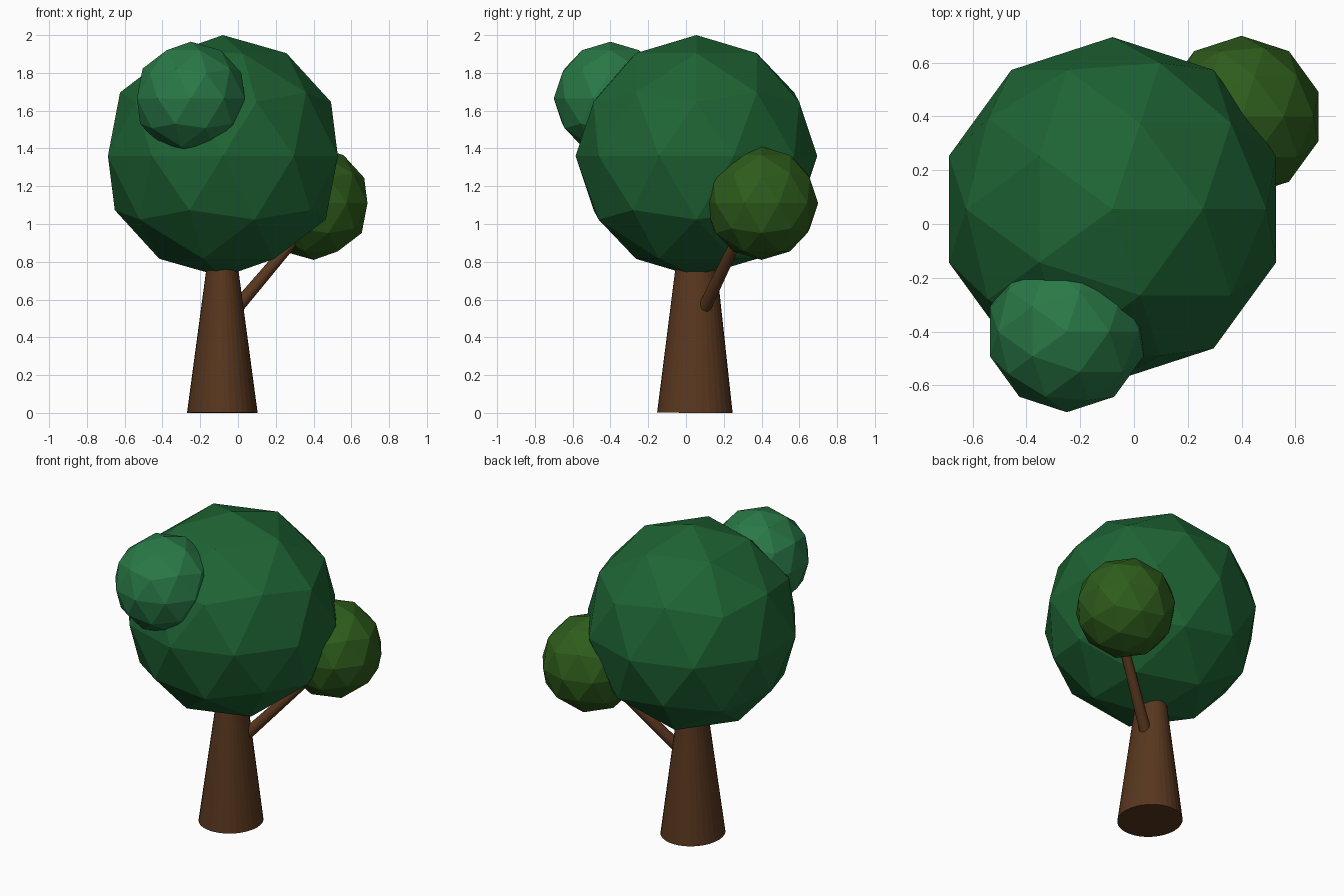
import bpy
import bmesh
from mathutils import Vector

if "Cube" in bpy.data.objects:
    bpy.data.objects.remove(bpy.data.objects["Cube"])


def material(name, rgb):
    mat = bpy.data.materials.new(name)
    mat.diffuse_color = (*rgb, 1)
    mat.use_nodes = True
    mat.node_tree.nodes["Principled BSDF"].inputs["Base Color"].default_value = mat.diffuse_color
    return mat


def leaf_ball(name, centre, radius, rgb):
    """Faceted clump of leaves."""
    bpy.ops.mesh.primitive_ico_sphere_add(subdivisions=2, radius=radius, location=centre)
    ob = bpy.context.object
    ob.name = name
    ob.data.materials.append(material(name + "_green", rgb))
    return ob


def tapered_limb(name, start, end, r_start, r_end, sides, mat):
    """Tapered limb whose end rings are ellipses with (x, y) radii."""
    axis = Vector(end) - Vector(start)
    length = axis.length
    bm = bmesh.new()
    bmesh.ops.create_cone(bm, cap_ends=True, segments=sides, radius1=1, radius2=1, depth=length)
    for v in bm.verts:
        rx, ry = r_start if v.co.z < 0 else r_end
        v.co = Vector((v.co.x * rx, v.co.y * ry, v.co.z + length / 2))
    mesh = bpy.data.meshes.new(name)
    bm.to_mesh(mesh)
    bm.free()
    mesh.materials.append(mat)
    ob = bpy.data.objects.new(name, mesh)
    bpy.context.collection.objects.link(ob)
    ob.location = start
    if abs(axis.x) + abs(axis.y) > 1e-6:
        ob.rotation_euler = axis.to_track_quat('Z', 'Y').to_euler()
    return ob


# Trunk and side branch
bark = material("bark", (0.098, 0.038, 0.013))
tapered_limb("trunk", (-0.083, 0.047, 0), (-0.083, 0.055, 0.9),
             (0.187, 0.20), (0.066, 0.094), 32, bark)
tapered_limb("branch", (-0.055, 0.07, 0.50), (0.42, 0.34, 1.06),
             (0.036, 0.036), (0.025, 0.025), 32, bark)

# Large crown with two smaller clumps
leaf_ball("crown", (-0.08, 0.055, 1.36), 0.64, (0.013, 0.127, 0.034))
leaf_ball("upper_clump", (-0.25, -0.40, 1.665), 0.30, (0.022, 0.19, 0.062))
leaf_ball("branch_clump", (0.40, 0.40, 1.11), 0.30, (0.027, 0.107, 0.011))
